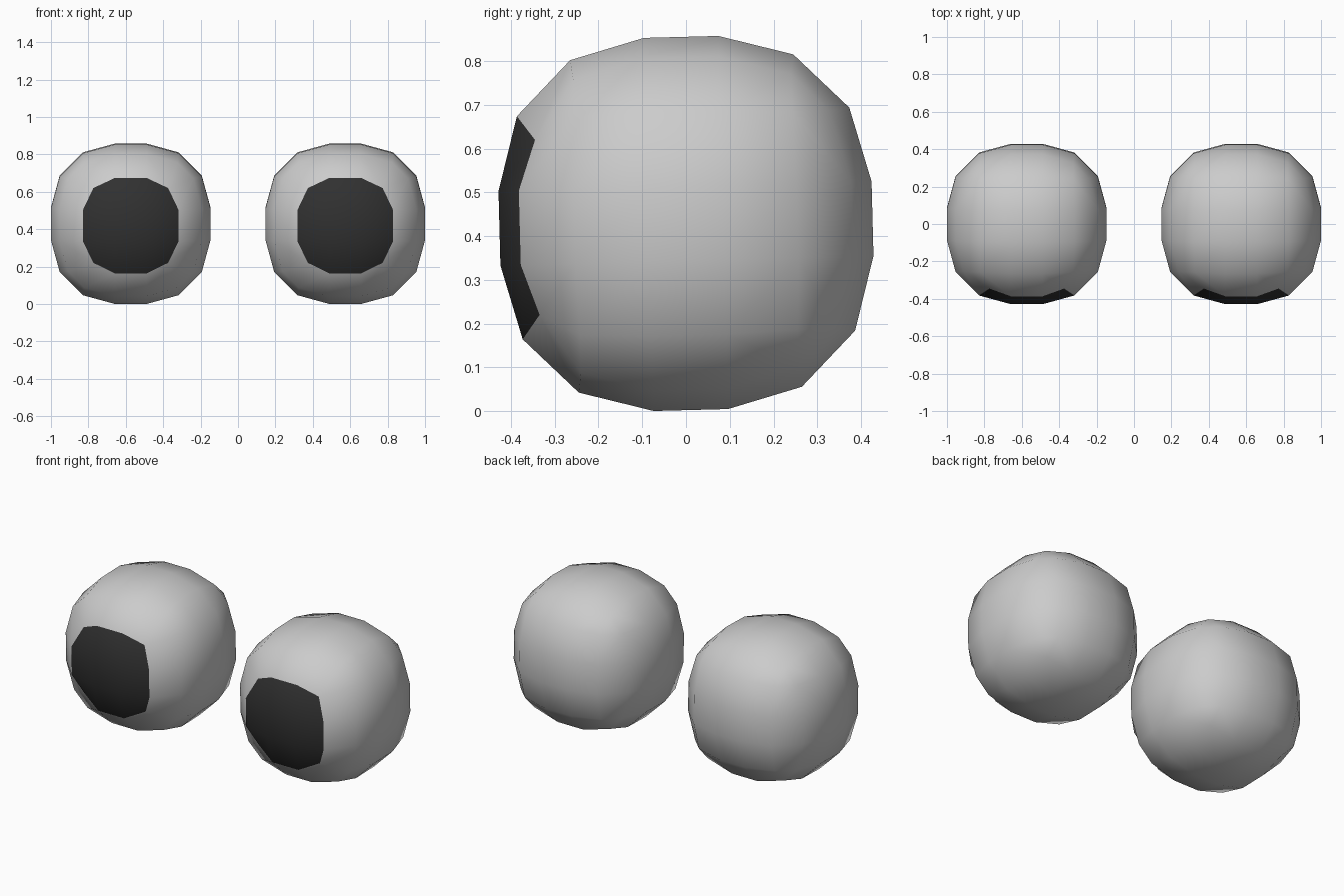
import bpy, bmesh
from math import radians
from itertools import product
from mathutils import Matrix

if "Cube" in bpy.data.objects:
    bpy.data.objects.remove(bpy.data.objects["Cube"])

# Each ball is a rounded cube: six 3x3 patches, edge strips and corner triangles.
# Grid cells use odd indices; these are the positions by sorted index.
POS = {
    (1, 1, 5): (.085, .085, .4265),
    (1, 3, 5): (.085, .255, .38),
    (3, 3, 5): (.249, .249, .335),
}
PUPIL_CORNER = (.2, .2, .34)  # the front patch is rounded off at its corners
STEPS = ((-3, -1), (-1, 1), (1, 3))

dark = bpy.data.materials.new("pupil_dark")
dark.diffuse_color = (0.03, 0.03, 0.03, 1)
dark.use_nodes = True
dark.node_tree.nodes["Principled BSDF"].inputs["Base Color"].default_value = dark.diffuse_color


def cell(axis, out, u, v):
    """Cell index with 'out' along the axis and u, v along the next two."""
    c = [0, 0, 0]
    c[axis], c[(axis + 1) % 3], c[(axis + 2) % 3] = out, u, v
    return tuple(c)


def position(c):
    size = tuple(sorted(abs(i) for i in c))
    values = PUPIL_CORNER if size == (3, 3, 5) and c[1] == -5 else POS[size]
    lookup = dict(zip(size, values))
    return [lookup[abs(i)] * (1 if i > 0 else -1) for i in c]


def make_eye(name, x):
    bm = bmesh.new()
    verts = {}

    def face(cells):
        for c in cells:
            if c not in verts:
                verts[c] = bm.verts.new(position(c))
        f = bm.faces.new([verts[c] for c in cells])
        f.smooth = True
        f.material_index = int(all(c[1] == -5 for c in cells))

    # Side patches, the front one being the pupil
    for axis, s, (a, b), (c, d) in product(range(3), (-5, 5), STEPS, STEPS):
        face([cell(axis, s, a, c), cell(axis, s, b, c), cell(axis, s, b, d), cell(axis, s, a, d)])
    # Strips along the twelve edges
    for axis, s, t, (a, b) in product(range(3), (-1, 1), (-1, 1), STEPS):
        face([cell(axis, a, 3 * s, 5 * t), cell(axis, b, 3 * s, 5 * t),
              cell(axis, b, 5 * s, 3 * t), cell(axis, a, 5 * s, 3 * t)])
    # Corner triangles
    for s, t, r in product((-1, 1), repeat=3):
        face([(5 * s, 3 * t, 3 * r), (3 * s, 5 * t, 3 * r), (3 * s, 3 * t, 5 * r)])

    bmesh.ops.recalc_face_normals(bm, faces=bm.faces[:])
    # Slight tilt of the eyeball
    bm.transform(Matrix.Rotation(radians(1.5), 4, 'X'))
    mesh = bpy.data.meshes.new(name)
    bm.to_mesh(mesh)
    bm.free()
    mesh.materials.append(None)
    mesh.materials.append(dark)
    ob = bpy.data.objects.new(name, mesh)
    ob.location = (x, 0, 0.4287)
    bpy.context.collection.objects.link(ob)


# Matching pair of eyeballs
for side, sign in (("left", -1), ("right", 1)):
    make_eye(side + "_eyeball", sign * 0.5735)
